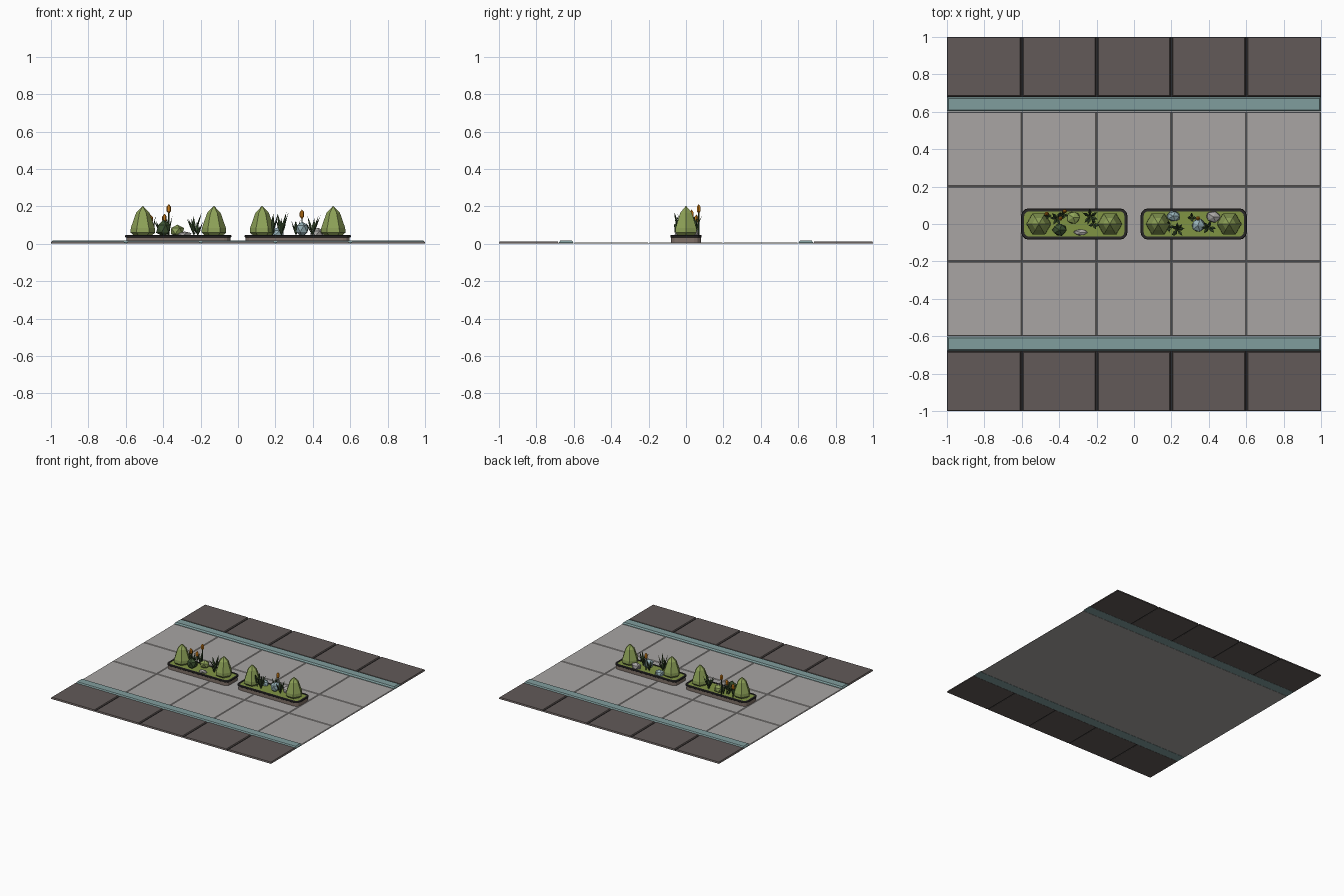
import bpy, bmesh, math, random
from mathutils import Vector

if "Cube" in bpy.data.objects:
    bpy.data.objects.remove(bpy.data.objects["Cube"])

random.seed(4)


def material(name, r, g, b):
    lin = [((c / 255 + 0.055) / 1.055) ** 2.4 for c in (r, g, b)]
    m = bpy.data.materials.new(name)
    m.diffuse_color = (*lin, 1)
    m.use_nodes = True
    m.node_tree.nodes["Principled BSDF"].inputs["Base Color"].default_value = m.diffuse_color
    return m


SLAB = material("pale grey slab", 168, 165, 163)
PAVER = material("dark brown paver", 98, 90, 88)
JOINT = material("black joint", 42, 40, 40)
KERB = material("teal kerb", 128, 157, 157)
WALL = material("planter stone", 128, 113, 104)
MOSS = material("moss green", 128, 148, 68)
SHRUB = material("shrub green", 142, 162, 88)
LEAF = material("dark leaf green", 62, 84, 50)
ORANGE = material("orange flower", 205, 125, 25)
STONE = material("pale blue stone", 150, 176, 182)


def finish(name, bm, mat):
    bmesh.ops.remove_doubles(bm, verts=bm.verts, dist=1e-5)
    bmesh.ops.recalc_face_normals(bm, faces=bm.faces)
    me = bpy.data.meshes.new(name)
    bm.to_mesh(me)
    bm.free()
    me.materials.append(mat)
    ob = bpy.data.objects.new(name, me)
    bpy.context.collection.objects.link(ob)
    return ob


def loft(name, rings, mat):
    """Skin a stack of closed rings and cap both ends."""
    bm = bmesh.new()
    vs = [[bm.verts.new(p) for p in ring] for ring in rings]
    n = len(vs[0])
    for a, b in zip(vs, vs[1:]):
        for i in range(n):
            j = (i + 1) % n
            bm.faces.new((a[i], a[j], b[j], b[i]))
    bm.faces.new(vs[0][::-1])
    bm.faces.new(vs[-1])
    return finish(name, bm, mat)


def rect(x0, x1, y0, y1, z, inset=0):
    x0, x1, y0, y1 = x0 + inset, x1 - inset, y0 + inset, y1 - inset
    return [(x0, y0, z), (x1, y0, z), (x1, y1, z), (x0, y1, z)]


def tile(name, x0, x1, y0, y1, top, chamfer, mat):
    loft(name, [rect(x0, x1, y0, y1, 0), rect(x0, x1, y0, y1, top * 0.35),
                rect(x0, x1, y0, y1, top, chamfer)], mat)


def rounded(cx, hx, hy, r, z):
    pts = []
    for k, (sx, sy) in enumerate(((1, 1), (-1, 1), (-1, -1), (1, -1))):
        for s in range(4):
            a = math.radians(90 * k + 30 * s)
            pts.append((cx + sx * (hx - r) + r * math.cos(a),
                        sy * (hy - r) + r * math.sin(a), z))
    return pts


def circle(x, y, z, r, n):
    return [(x + r * math.cos(math.tau * i / n), y + r * math.sin(math.tau * i / n), z)
            for i in range(n)]


def lathe(name, x, y, profile, n, mat):
    loft(name, [circle(x, y, z, r, n) for r, z in profile], mat)


def boulder(name, x, y, z, size, mat):
    bm = bmesh.new()
    bmesh.ops.create_icosphere(bm, subdivisions=1, radius=1)
    for v in bm.verts:
        k = random.uniform(0.88, 1.08)
        v.co = Vector((x + v.co.x * size[0] * k, y + v.co.y * size[1] * k,
                       z + v.co.z * size[2] * k))
    finish(name, bm, mat)


def leaf_clump(name, x, y, height, n, spread):
    """Thin pointed blades fanning out from one root."""
    bm = bmesh.new()
    for i in range(n):
        a = math.tau * i / n + random.uniform(-0.4, 0.4)
        out = Vector((math.cos(a), math.sin(a), 0))
        side = Vector((-out.y, out.x, 0))
        h = height * random.uniform(0.65, 1.0) if i else height
        root = Vector((x, y, 0.04))
        mid = root + out * spread * 0.5 + Vector((0, 0, h * 0.55))
        tip = root + out * spread + Vector((0, 0, h))
        ring = [mid + side * 0.009, mid + out * 0.004, mid - side * 0.009, mid - out * 0.004]
        ends = [bm.verts.new(root), bm.verts.new(tip)]
        vs = [bm.verts.new(p) for p in ring]
        for k in range(4):
            for e in ends:
                bm.faces.new((vs[k], vs[(k + 1) % 4], e))
    # roots stay separate in spirit but share one point after merging
    finish(name, bm, LEAF)


def flower(name, x, y, top):
    lathe(name + "_stem", x, y, [(0.004, 0.04), (0.003, top - 0.04)], 4, LEAF)
    lathe(name + "_head", x, y, [(0.004, top - 0.047), (0.012, top - 0.036),
                                 (0.012, top - 0.014), (0.001, top)], 6, ORANGE)


# Paving: slabs in the middle, kerbs and dark pavers along both sides
xs = [-1, -0.6, -0.2, 0.2, 0.6, 1]
ys = [-0.6, -0.2, 0.2, 0.6]
for i, (x0, x1) in enumerate(zip(xs, xs[1:])):
    for j, (y0, y1) in enumerate(zip(ys, ys[1:])):
        tile(f"slab_{i}_{j}", x0, x1, y0, y1, 0.006, 0.005, SLAB)
    gl = 0.005 if i else 0
    gr = 0.005 if i < 4 else 0
    for side, (y0, y1) in (("front", (-1, -0.682)), ("back", (0.682, 1))):
        tile(f"paver_{side}_{i}", x0 + gl, x1 - gr, y0, y1, 0.012, 0.004, PAVER)
for side, s in (("front", -1), ("back", 1)):
    lo, hi = sorted((s * 0.68, s * 0.999))
    loft(f"joint_bed_{side}", [rect(-0.999, 0.999, lo, hi, 0.001),
                               rect(-0.999, 0.999, lo, hi, 0.004)], JOINT)
    lo, hi = sorted((s * 0.602, s * 0.68))
    tile(f"kerb_{side}", -1, 1, lo, hi, 0.017, 0.008, KERB)

# Planters with rim, moss bed and a cone shrub at each end
for side, s in (("left", -1), ("right", 1)):
    cx = s * 0.319
    loft(f"planter_wall_{side}", [rounded(cx, 0.278, 0.079, 0.035, 0.002),
                                  rounded(cx, 0.278, 0.079, 0.035, 0.036)], WALL)
    loft(f"planter_rim_{side}", [rounded(cx, 0.279, 0.080, 0.036, 0.033),
                                 rounded(cx, 0.284, 0.084, 0.040, 0.036),
                                 rounded(cx, 0.284, 0.084, 0.040, 0.043),
                                 rounded(cx, 0.281, 0.081, 0.037, 0.046),
                                 rounded(cx, 0.268, 0.068, 0.026, 0.046),
                                 rounded(cx, 0.268, 0.068, 0.026, 0.037)], JOINT)
    loft(f"moss_bed_{side}", [rounded(cx, 0.2685, 0.0685, 0.026, 0.035),
                              rounded(cx, 0.2685, 0.0685, 0.026, 0.043)], MOSS)
    for k, dx in enumerate((-0.19, 0.19)):
        lathe(f"cone_shrub_{side}_{k}", cx + dx, 0,
              [(0.046, 0.042), (0.066, 0.06), (0.064, 0.085), (0.036, 0.165), (0.001, 0.202)],
              6, SHRUB)

# Left planter contents
boulder("round_bush_back", -0.325, 0.035, 0.068, (0.042, 0.038, 0.036), SHRUB)
boulder("round_bush_front", -0.398, -0.032, 0.08, (0.042, 0.036, 0.046), LEAF)
boulder("pale_stone_left", -0.285, -0.045, 0.05, (0.042, 0.018, 0.016), SLAB)
for i, (x, y, h, n, sp) in enumerate(((-0.41, 0.03, 0.10, 6, 0.04), (-0.235, 0.04, 0.13, 7, 0.045),
                                      (-0.46, 0.045, 0.11, 4, 0.02), (-0.375, 0.05, 0.11, 4, 0.025),
                                      (-0.215, 0.0, 0.08, 4, 0.03))):
    leaf_clump(f"leaf_clump_left_{i}", x, y, h, n, sp)
flower("tall_flower", -0.37, 0.068, 0.211)
flower("short_flower", -0.393, 0.03, 0.16)
flower("side_flower", -0.467, 0.055, 0.155)

# Right planter contents
boulder("pale_stone_back", 0.21, 0.042, 0.058, (0.042, 0.03, 0.03), STONE)
boulder("pale_stone_middle", 0.342, -0.008, 0.08, (0.04, 0.042, 0.042), STONE)
boulder("grey_stone", 0.425, 0.038, 0.055, (0.043, 0.036, 0.03), SLAB)
for i, (x, y, h, n, sp) in enumerate(((0.185, -0.015, 0.125, 5, 0.03), (0.232, -0.032, 0.13, 7, 0.04),
                                      (0.40, -0.02, 0.11, 6, 0.04), (0.31, 0.035, 0.09, 4, 0.025))):
    leaf_clump(f"leaf_clump_right_{i}", x, y, h, n, sp)
flower("right_flower", 0.342, 0.03, 0.182)
